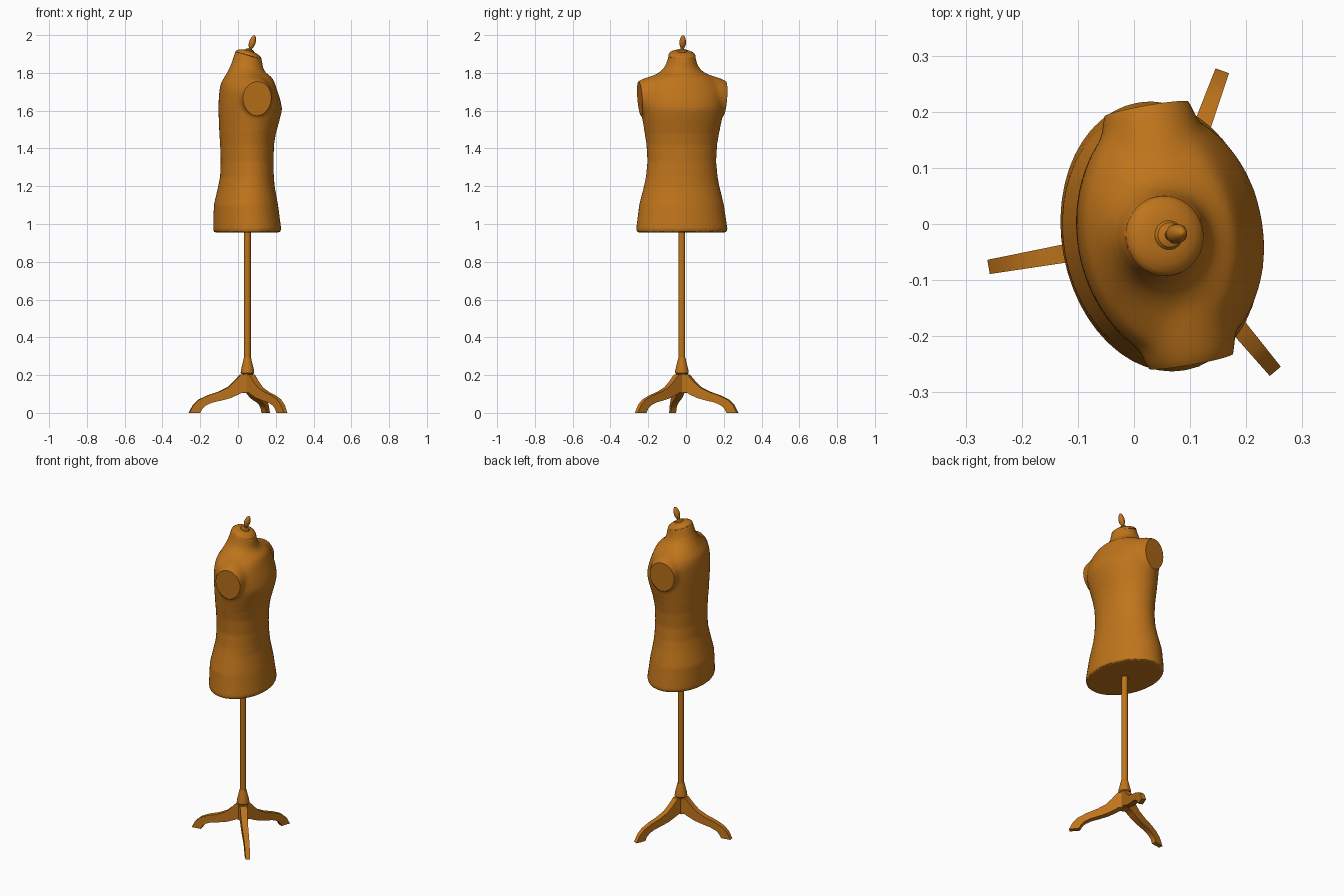
import bpy, bmesh
from math import sin, cos, pi, radians
from mathutils import Matrix, Vector

if "Cube" in bpy.data.objects:
    bpy.data.objects.remove(bpy.data.objects["Cube"])

# whole figure faces local +X, turned 10 degrees about the pole
BASE = Matrix.Translation((0.05, -0.022, 0)) @ Matrix.Rotation(radians(10), 4, 'Z')
mat = bpy.data.materials.new("warm_wood")
mat.diffuse_color = (0.52, 0.175, 0.011, 1)
mat.use_nodes = True
mat.node_tree.nodes["Principled BSDF"].inputs["Base Color"].default_value = mat.diffuse_color


def finish(name, bm, matrix=BASE, angle=35):
    bmesh.ops.remove_doubles(bm, verts=bm.verts, dist=1e-5)
    bmesh.ops.recalc_face_normals(bm, faces=bm.faces)
    bm.transform(matrix)
    me = bpy.data.meshes.new(name)
    bm.to_mesh(me)
    bm.free()
    ob = bpy.data.objects.new(name, me)
    bpy.context.collection.objects.link(ob)
    me.materials.append(mat)
    bpy.ops.object.select_all(action='DESELECT')
    ob.select_set(True)
    bpy.context.view_layer.objects.active = ob
    bpy.ops.object.shade_smooth_by_angle(angle=radians(angle))
    return ob


def loft(name, rings, matrix=BASE, angle=35):
    """Skin a list of closed point rings and cap both ends."""
    bm = bmesh.new()
    vs = [[bm.verts.new(p) for p in ring] for ring in rings]
    n = len(vs[0])
    for a, b in zip(vs, vs[1:]):
        for i in range(n):
            j = (i + 1) % n
            bm.faces.new((a[i], a[j], b[j], b[i]))
    bm.faces.new(vs[0])
    bm.faces.new(vs[-1])
    return finish(name, bm, matrix, angle)


def lathe(name, profile, matrix=BASE, n=24):
    rings = [[(r * cos(2 * pi * i / n), r * sin(2 * pi * i / n), h) for i in range(n)]
             for r, h in profile]
    return loft(name, rings, matrix)


def torso_ring(z, back, front, w, tilt, n=48):
    cx, a = (front + back) / 2, (front - back) / 2
    pts = []
    for i in range(n):
        t = 2 * pi * i / n
        x = cx + a * cos(t)
        pts.append((x, w * sin(t), z + tilt * (x - cx)))
    return pts


# torso: height, back, front, half width, forward tilt
torso = [(0.955, -0.168, 0.162, 0.232, 0), (0.960, -0.176, 0.172, 0.240, 0),
         (0.975, -0.179, 0.176, 0.243, 0), (1.10, -0.176, 0.160, 0.226, 0),
         (1.20, -0.153, 0.142, 0.201, 0), (1.25, -0.143, 0.138, 0.191, 0),
         (1.33, -0.140, 0.136, 0.183, 0), (1.42, -0.143, 0.139, 0.188, 0),
         (1.48, -0.147, 0.149, 0.198, 0), (1.55, -0.150, 0.169, 0.212, 0),
         (1.61, -0.152, 0.183, 0.222, 0), (1.66, -0.150, 0.172, 0.227, 0),
         (1.71, -0.146, 0.155, 0.225, 0), (1.75, -0.137, 0.141, 0.203, 0),
         (1.775, -0.122, 0.130, 0.168, 0), (1.795, -0.108, 0.112, 0.132, -0.05),
         (1.815, -0.095, 0.094, 0.104, -0.12), (1.84, -0.082, 0.084, 0.085, -0.2),
         (1.87, -0.072, 0.079, 0.075, -0.27), (1.893, -0.064, 0.075, 0.070, -0.3)]
body = loft("torso_rough", [torso_ring(*r) for r in torso], Matrix())

# domed shoulder masses: lateral, centre z, half depth, half height
stub = [(0.06, 1.697, 0.100, 0.110), (0.13, 1.690, 0.096, 0.106),
        (0.19, 1.678, 0.088, 0.099), (0.225, 1.670, 0.080, 0.094),
        (0.245, 1.667, 0.070, 0.083), (0.256, 1.666, 0.045, 0.055)]
parts = [body]
for side in (1, -1):
    rings = [[(0.012 + a * cos(t), side * y, zc + h * sin(t))
              for t in (2 * pi * i / 32 for i in range(32))] for y, zc, a, h in stub]
    parts.append(loft("shoulder_rough", rings, Matrix()))

# fuse torso and shoulders into one skin
for p in parts:
    p.select_set(True)
bpy.context.view_layer.objects.active = body
bpy.ops.object.join()
mod = body.modifiers.new("fuse", 'REMESH')
mod.mode, mod.voxel_size = 'VOXEL', 0.008
bpy.ops.object.modifier_apply(modifier=mod.name)
bm = bmesh.new()
bm.from_mesh(body.data)
bpy.data.objects.remove(body)

# soften the joins, then slice flat arm plates
for _ in range(14):
    bmesh.ops.smooth_vert(bm, verts=[v for v in bm.verts if 1.5 < v.co.z < 1.84], factor=0.5,
                          use_axis_x=True, use_axis_y=True, use_axis_z=True)
for side in (1, -1):
    no = Vector((0, side, -0.075)).normalized()
    co = Vector((0, side * 0.228, 1.665))
    faces = [f for f in bm.faces if f.calc_center_median().z > 1.53
             and f.calc_center_median().y * side > 0.15]
    edges = {e for f in faces for e in f.edges}
    verts = {v for f in faces for v in f.verts}
    bmesh.ops.bisect_plane(bm, geom=faces + list(edges) + list(verts), plane_co=co, plane_no=no)
    for v in bm.verts:
        d = (v.co - co).dot(no)
        if d > 0 and v.co.z > 1.53 and v.co.y * side > 0.15:
            v.co -= no * d
finish("torso", bm, angle=30)

# tilted neck cap and finial
neck = BASE @ Matrix.Translation((0.005, 0, 1.892)) @ Matrix.Rotation(radians(17), 4, 'Y')
lathe("neck_cap", [(0.066, -0.006), (0.072, -0.002), (0.071, 0.004), (0.064, 0.012),
                   (0.050, 0.019), (0.034, 0.023), (0.018, 0.024)], neck, 32)
lathe("finial", [(0.024, 0.015), (0.026, 0.025), (0.022, 0.031), (0.010, 0.035),
                 (0.009, 0.041), (0.014, 0.051), (0.0175, 0.066), (0.0165, 0.084),
                 (0.011, 0.102), (0.005, 0.110), (0.001, 0.112)], neck)

# pole, turned collar and leg hub
lathe("pole", [(0.018, 0.2), (0.018, 0.96)])
lathe("collar", [(0.030, 0.205), (0.036, 0.212), (0.035, 0.225), (0.029, 0.25),
                 (0.023, 0.275), (0.019, 0.292)])
lathe("hub", [(0.027, 0.105), (0.027, 0.208)])

# three curved legs: radius, upper z / radius, lower z
upper = [(0.01, 0.206), (0.038, 0.203), (0.070, 0.168), (0.105, 0.136), (0.155, 0.112),
         (0.215, 0.092), (0.262, 0.070), (0.292, 0.042), (0.314, 0.0)]
lower = [(0.01, 0.108), (0.030, 0.108), (0.058, 0.094), (0.095, 0.078), (0.140, 0.066),
         (0.190, 0.055), (0.225, 0.040), (0.245, 0.022), (0.256, 0.0)]
for k in range(3):
    rings = []
    for (ru, zu), (rl, zl) in zip(upper, lower):
        wu, wl = 0.021 - 0.026 * ru, 0.021 - 0.026 * rl
        rings.append([(ru, -wu, zu), (ru, wu, zu), (rl, wl, zl), (rl, -wl, zl)])
    loft("leg_%d" % (k + 1), rings,
         BASE @ Matrix.Rotation(radians(60 + 120 * k), 4, 'Z'))
